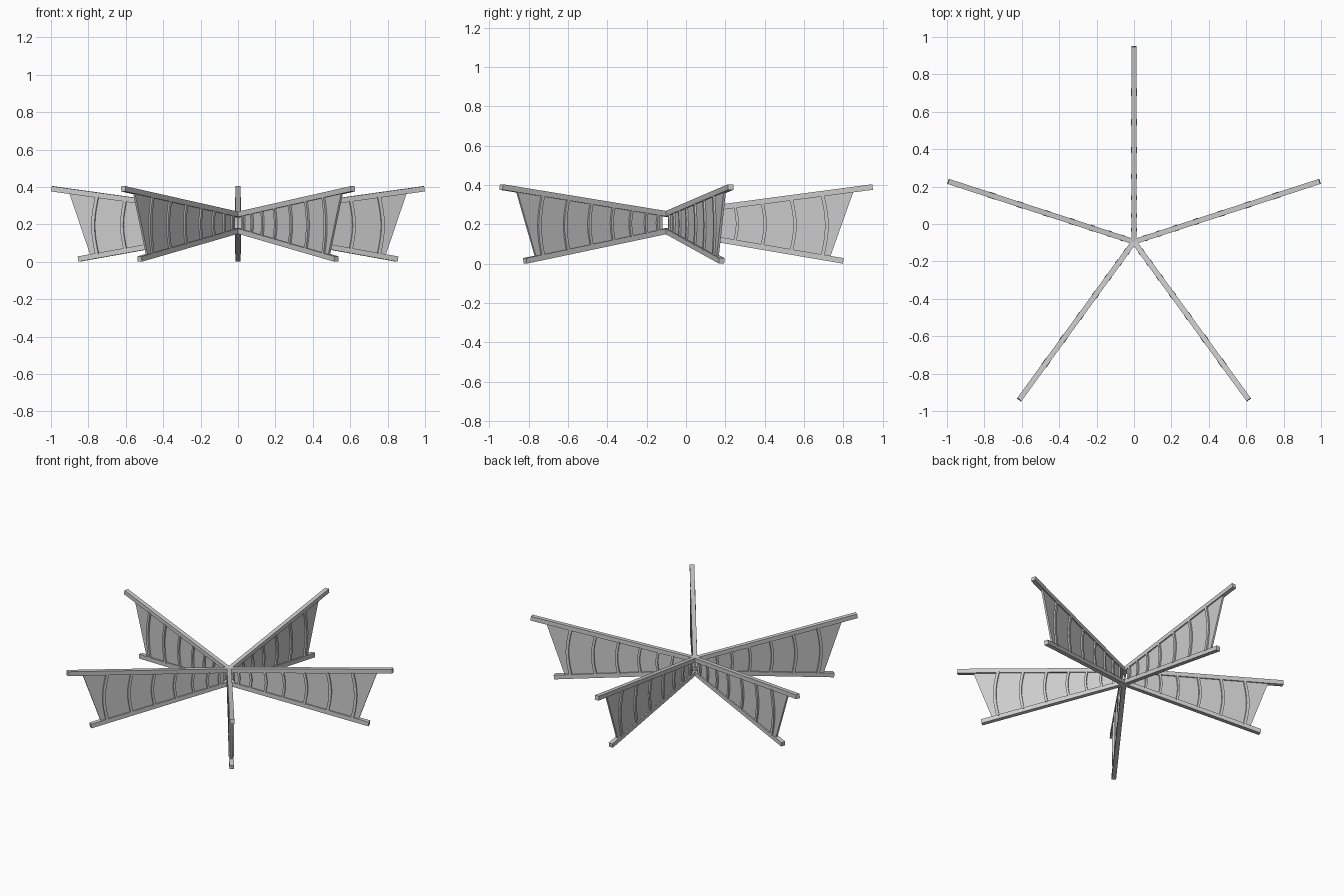
import bpy, bmesh, math

cube = bpy.data.objects.get("Cube")
if cube:
    bpy.data.objects.remove(cube, do_unlink=True)

ARMS = 5
HUB_Y = -0.095
TOP_REACH, LOW_REACH = 1.046, 0.897
BEAM = 0.028


def top_z(r):
    """Underside of the upper rail."""
    return 0.238 + 0.132 * r


def low_z(r):
    """Upper side of the lower rail."""
    return 0.181 - 0.17 * r


def prism(name, outline, width):
    """Extrude an outline in the radius/height plane, centred across its width."""
    bm = bmesh.new()
    face = bm.faces.new([bm.verts.new((r, -width / 2, z)) for r, z in outline])
    ext = bmesh.ops.extrude_face_region(bm, geom=[face])
    moved = [v for v in ext["geom"] if isinstance(v, bmesh.types.BMVert)]
    bmesh.ops.translate(bm, verts=moved, vec=(0, width, 0))
    bmesh.ops.recalc_face_normals(bm, faces=bm.faces)
    mesh = bpy.data.meshes.new(name)
    bm.to_mesh(mesh)
    bm.free()
    return mesh


def rail(name, edge, reach, side):
    """Straight rail with its end cut nearly square to its slope."""
    t = BEAM * side
    return prism(name, [(0, edge(0)), (reach, edge(reach)),
                        (reach - 0.004, edge(reach) + t), (0, edge(0) + t)], BEAM)


def rib(name, r, steps=8):
    """Upright batten that bows gently outward."""
    bottom, top = low_z(r) - 0.004, top_z(r) + 0.004
    bow = 0.07 * (top - bottom)
    half = 0.006 + 0.004 * r
    inner, outer = [], []
    for i in range(steps + 1):
        t = i / steps
        mid = r - bow / 2 + bow * math.sin(math.pi * t)
        z = bottom + (top - bottom) * t
        inner.append((mid - half, z))
        outer.append((mid + half, z))
    return prism(name, inner + outer[::-1], 0.032)


# One set of part meshes, shared by all arms
parts = {
    "upper_rail": rail("upper_rail", top_z, TOP_REACH, 1),
    "lower_rail": rail("lower_rail", low_z, LOW_REACH, -1),
    "panel": prism("panel", [(0.035, low_z(0.035)), (0.83, low_z(0.83)),
                             (0.945, top_z(0.945)), (0.035, top_z(0.035))], 0.012),
}
for n, r in enumerate((0.065, 0.14, 0.235, 0.35, 0.49, 0.64, 0.80), 1):
    parts[f"rib_{n}"] = rib(f"rib_{n}", r)

# Arms spread evenly around the hub, the first pointing to the back
for a in range(ARMS):
    angle = math.pi / 2 + a * math.tau / ARMS
    for name, mesh in parts.items():
        obj = bpy.data.objects.new(f"arm_{a + 1}_{name}", mesh)
        obj.location = (0, HUB_Y, 0)
        obj.rotation_euler = (0, 0, angle)
        bpy.context.collection.objects.link(obj)
